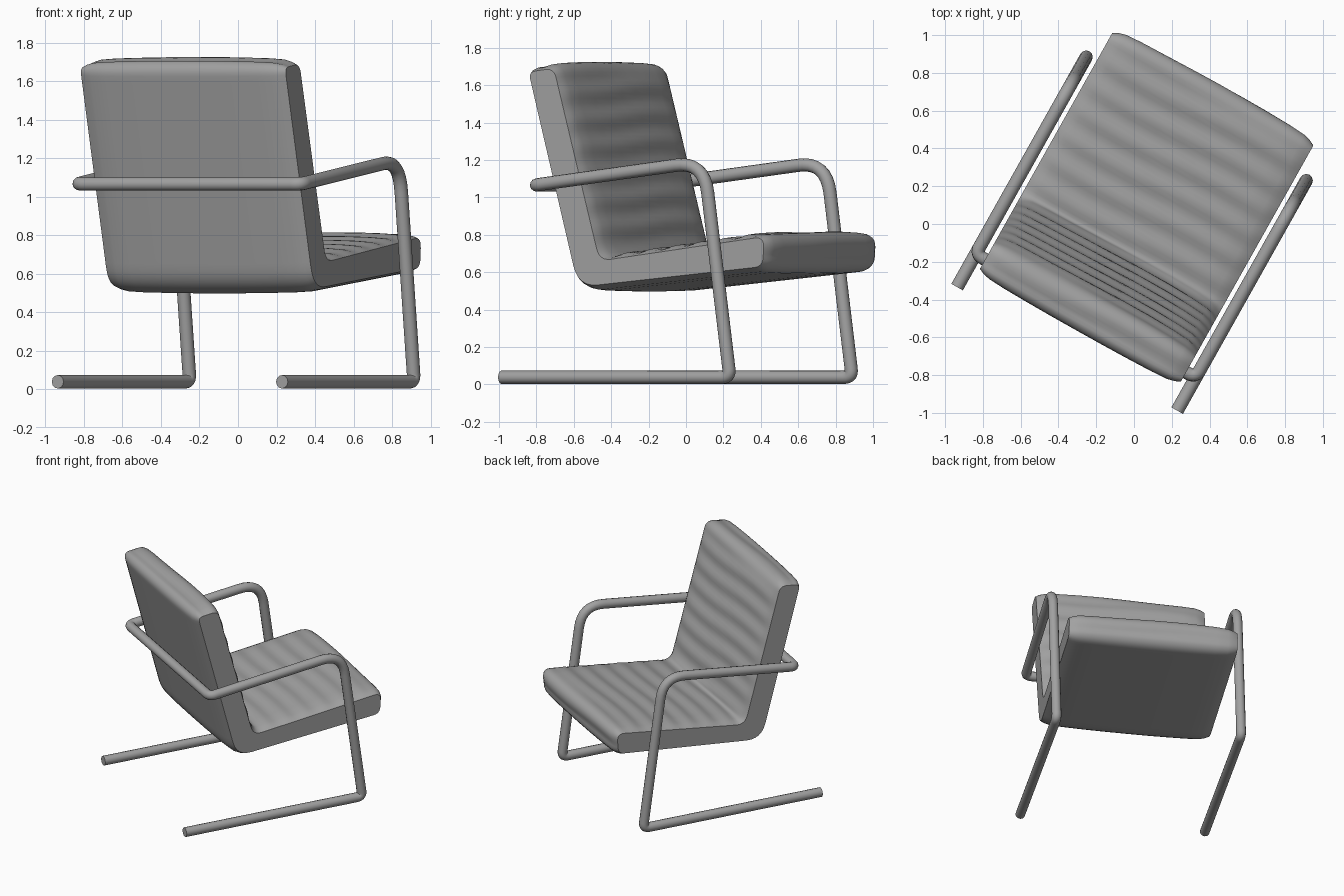
import bpy, bmesh, math
from mathutils import Vector

cube = bpy.data.objects.get("Cube")
if cube:
    bpy.data.objects.remove(cube, do_unlink=True)

TURN = math.radians(-29.3)      # the chair stands turned about z
CENTRE = (0.013, -0.007, 0)

grey = bpy.data.materials.new("plain grey")
grey.use_nodes = True
colour = (0.36, 0.36, 0.36, 1)
grey.diffuse_color = colour
grey.node_tree.nodes["Principled BSDF"].inputs["Base Color"].default_value = colour


def corner_arc(before, p, after, cut, steps):
    """Points that round off the corner p."""
    a = p + (before - p).normalized() * cut
    b = p + (after - p).normalized() * cut
    ts = [i / steps for i in range(steps + 1)]
    return [a * (1 - t) ** 2 + p * 2 * t * (1 - t) + b * t * t for t in ts]


def place(obj, angle):
    obj.location = CENTRE
    obj.rotation_euler.z = TURN
    bpy.ops.object.select_all(action='DESELECT')
    obj.select_set(True)
    bpy.context.view_layer.objects.active = obj
    if obj.type == 'CURVE':
        bpy.ops.object.convert(target='MESH')
    bpy.ops.object.shade_smooth_by_angle(angle=math.radians(angle))


# Tubular frame: one bent tube, runner - post - arm - crossbar and back again
HALF = 0.668
side = [(-0.75, 0.038, 0), (0.652, 0.038, 0.045), (0.493, 1.192, 0.17), (-0.55, 1.065, 0.045)]
stations = [(Vector((HALF, y, z)), cut) for y, z, cut in side]
stations += [(Vector((-p.x, p.y, p.z)), cut) for p, cut in reversed(stations)]
path = [stations[0][0]]
for (a, _), (p, cut), (b, _) in zip(stations, stations[1:], stations[2:]):
    path += corner_arc(a, p, b, cut, 8)
path.append(stations[-1][0])

curve = bpy.data.curves.new("tube_frame", 'CURVE')
curve.dimensions = '3D'
curve.bevel_depth = 0.035
curve.bevel_resolution = 4
curve.use_fill_caps = True
spline = curve.splines.new('POLY')
spline.points.add(len(path) - 1)
for point, co in zip(spline.points, path):
    point.co = (*co, 1)
frame = bpy.data.objects.new("tube_frame", curve)
bpy.context.collection.objects.link(frame)
curve.materials.append(grey)
place(frame, 50)

# Cushion outline (depth, height, rounding), counterclockwise from the rear underside
outline = [(-0.31, 0.52, 0.12), (0.82, 0.63, 0.05), (0.83, 0.79, 0.06),
           (-0.18, 0.66, 0.07), (-0.46, 1.69, 0.05), (-0.615, 1.67, 0.04)]
corners = [(Vector((y, z)), cut) for y, z, cut in outline]
rough = []
for i, (p, cut) in enumerate(corners):
    rough += corner_arc(corners[i - 1][0], p, corners[(i + 1) % len(corners)][0], cut, 6)
profile = []
for a, b in zip(rough, rough[1:] + rough[:1]):
    n = max(1, math.ceil((b - a).length / 0.025))
    profile += [a.lerp(b, k / n) for k in range(n)]

# Outward directions and running length along the outline
count = len(profile)
normals, lengths, run = [], [], 0
for i, p in enumerate(profile):
    d = profile[(i + 1) % count] - profile[i - 1]
    normals.append(Vector((d.y, -d.x)).normalized())
    run += (p - profile[i - 1]).length
    lengths.append(run)

# Padded cushion: outline lofted across the width, swelling towards the middle
swell = [(0.61, 0), (0.58, 0.4), (0.54, 0.68), (0.45, 0.84), (0.3, 0.94), (0.15, 0.99)]
sections = [(-x, t) for x, t in swell] + [(0, 1)] + [(x, t) for x, t in reversed(swell)]
bm = bmesh.new()
rings = []
for x, t in sections:
    ring = []
    for p, n, s in zip(profile, normals, lengths):
        rib = 0
        if n.x + n.y > 0.75:      # soft ribs on the sitting side only
            rib = 0.007 * t * math.cos(2 * math.pi * s / 0.15 + 0.8 * math.sin(5 * x))
        q = p + n * (0.034 * t + rib)
        ring.append(bm.verts.new((x, q.x, q.y)))
    rings.append(ring)
for r0, r1 in zip(rings, rings[1:]):
    for i in range(count):
        j = (i + 1) % count
        bm.faces.new((r0[i], r0[j], r1[j], r1[i]))
bm.faces.new(rings[0])
bm.faces.new(rings[-1])
bmesh.ops.recalc_face_normals(bm, faces=bm.faces)
mesh = bpy.data.meshes.new("seat_cushion")
bm.to_mesh(mesh)
bm.free()
mesh.materials.append(grey)
cushion = bpy.data.objects.new("seat_cushion", mesh)
bpy.context.collection.objects.link(cushion)
place(cushion, 40)
